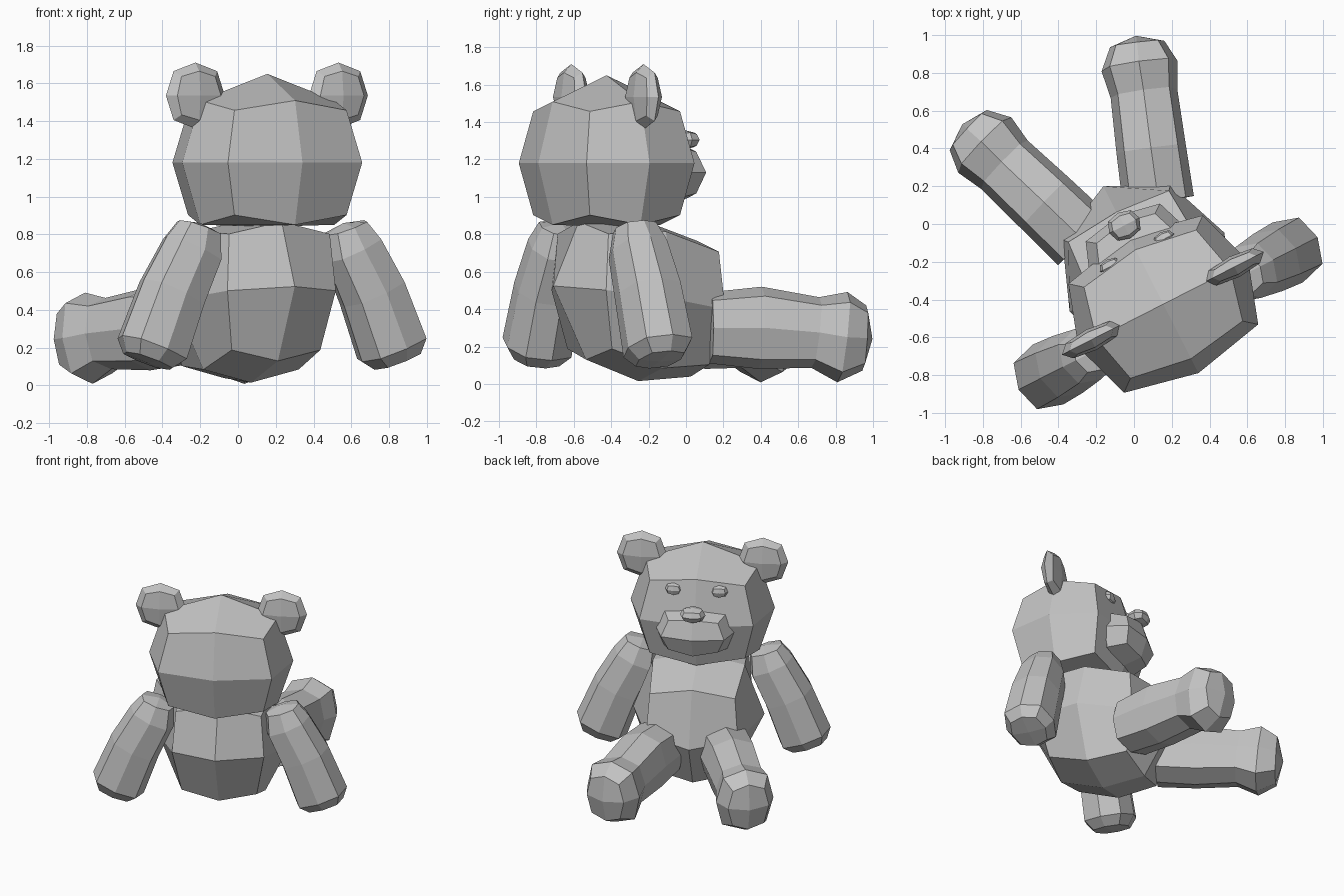
import bpy, bmesh, math
from mathutils import Vector, Matrix

if "Cube" in bpy.data.objects:
    bpy.data.objects.remove(bpy.data.objects["Cube"])

# The bear is built facing its own +y, then turned and placed
PLACE = Matrix.Translation((0.069, -0.255, 0)) @ Matrix.Rotation(math.radians(27), 4, 'Z')

grey = bpy.data.materials.new("plain grey")
grey.diffuse_color = (0.55, 0.55, 0.55, 1)
grey.use_nodes = True
grey.node_tree.nodes["Principled BSDF"].inputs["Base Color"].default_value = grey.diffuse_color


def finish(bm, name):
    bmesh.ops.recalc_face_normals(bm, faces=bm.faces)
    mesh = bpy.data.meshes.new(name)
    bm.to_mesh(mesh)
    bm.free()
    mesh.materials.append(grey)
    obj = bpy.data.objects.new(name, mesh)
    obj.matrix_world = PLACE
    bpy.context.collection.objects.link(obj)
    return obj


def blob(name, centre, half, edge=(0.77, 0.7), corner=(0.64, 0.6), lean=0.0, base=1.0, floor=0.0):
    """Once-subdivided cube rounded off; edge/corner hold (width, height) pull-in."""
    bm = bmesh.new()
    bmesh.ops.create_cube(bm, size=2)
    bmesh.ops.subdivide_edges(bm, edges=bm.edges[:], cuts=1, use_grid_fill=True)
    for v in bm.verts:
        count = sum(abs(c) > 0.5 for c in v.co)
        side, up = {1: (1, 1), 2: edge, 3: corner}[count]
        x, y, z = v.co
        if z < -0.5:
            side *= base
        v.co = Vector((x * half[0] * side, y * half[1] * side, z * half[2] * up))
        v.co.z -= lean * v.co.y
        v.co += Vector(centre)
        v.co.z = max(v.co.z, floor)
    return finish(bm, name)


def limb(name, rings, up, side):
    """Eight-sided tube through rings (x, y, z, width, height) with closed ends."""
    bm = bmesh.new()
    pts = [Vector((r[0] * side, r[1], r[2])) for r in rings]
    loops = []
    for i, r in enumerate(rings):
        t = (pts[min(i + 1, len(pts) - 1)] - pts[max(i - 1, 0)]).normalized()
        h = (Vector(up) - t * t.dot(Vector(up))).normalized()
        w = t.cross(h)
        if r[3] == 0:
            loops.append([bm.verts.new(pts[i])])
            continue
        loop = []
        for k in range(8):
            a = k * math.pi / 4
            s = 1.09 if k % 2 else 1.0
            loop.append(bm.verts.new(pts[i] + w * math.cos(a) * r[3] * s + h * math.sin(a) * r[4] * s))
        loops.append(loop)
    for a, b in zip(loops, loops[1:]):
        if len(b) == 1 or len(a) == 1:
            # Ends close with four quads around the tip
            tip, ring = (b[0], a) if len(b) == 1 else (a[0], b)
            for k in range(0, 8, 2):
                bm.faces.new((tip, ring[k], ring[k + 1], ring[(k + 2) % 8]))
            continue
        for k in range(8):
            n = (k + 1) % 8
            bm.faces.new((a[k], a[n], b[n], b[k]))
    return finish(bm, name)


# Body and head
blob("torso", (0, 0, 0.45), (0.46, 0.51, 0.435), (0.7, 0.84), (0.65, 0.7), 0.145, 0.88, 0.01)
blob("head", (0.0, -0.19, 1.18), (0.505, 0.41, 0.47), (0.79, 0.7), (0.66, 0.59), floor=0.84)

# Face
blob("muzzle", (0.005, 0.13, 1.13), (0.28, 0.205, 0.185), (0.79, 0.74), (0.62, 0.6))
blob("nose", (0.005, 0.275, 1.305), (0.09, 0.075, 0.052), (0.75, 0.75), (0.6, 0.6))

ARM = [(0.425, -0.245, 0.86, 0, 0), (0.435, -0.245, 0.835, 0.12, 0.11),
       (0.475, -0.245, 0.72, 0.165, 0.15), (0.595, -0.245, 0.49, 0.18, 0.17),
       (0.712, -0.245, 0.195, 0.19, 0.178), (0.737, -0.245, 0.13, 0.135, 0.125),
       (0.74, -0.245, 0.12, 0, 0)]
LEG = [(0.22, 0.30, 0.30, 0, 0), (0.225, 0.31, 0.30, 0.19, 0.19),
       (0.315, 0.57, 0.30, 0.185, 0.22), (0.415, 0.85, 0.275, 0.178, 0.19),
       (0.46, 0.99, 0.25, 0.203, 0.243), (0.502, 1.10, 0.245, 0.145, 0.175),
       (0.516, 1.142, 0.24, 0, 0)]

# Paired parts
for side, label in ((-1, "left"), (1, "right")):
    blob(label + "_ear", (side * 0.425, -0.185, 1.535), (0.175, 0.06, 0.175), (0.74, 0.74), (0.57, 0.58))
    blob(label + "_eye", (side * 0.16, 0.115, 1.42), (0.06, 0.04, 0.045), (0.75, 0.75), (0.6, 0.6))
    limb(label + "_arm", ARM, (0, 1, 0), side)
    limb(label + "_leg", LEG, (0, 0, 1), side)
